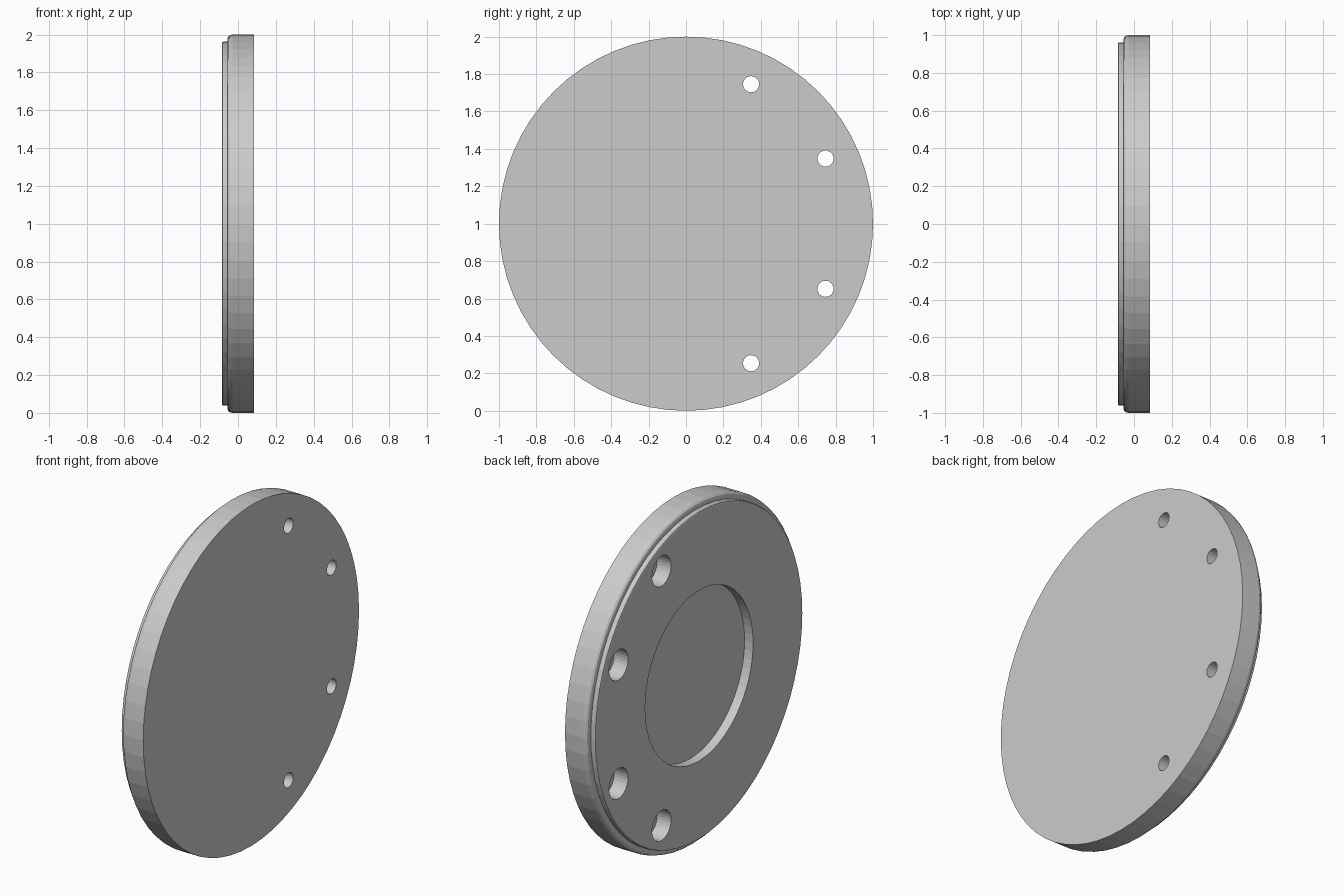
import bpy, bmesh, math
from mathutils import Matrix, Vector

if "Cube" in bpy.data.objects:
    bpy.data.objects.remove(bpy.data.objects["Cube"])

SEGS = 64


def lathe(name, profile, segs, y=0.0, z=1.0):
    """Revolve (x, radius) points around an x-direction axis and cap the ends."""
    bm = bmesh.new()
    rings = []
    for x, r in profile:
        rings.append([bm.verts.new((x,
                                    y + r * math.cos(2 * math.pi * i / segs),
                                    z + r * math.sin(2 * math.pi * i / segs)))
                      for i in range(segs)])
    for a, b in zip(rings, rings[1:]):
        for i in range(segs):
            j = (i + 1) % segs
            bm.faces.new((a[i], a[j], b[j], b[i]))
    bm.faces.new(rings[0])
    bm.faces.new(rings[-1])
    bmesh.ops.recalc_face_normals(bm, faces=bm.faces)
    mesh = bpy.data.meshes.new(name)
    bm.to_mesh(mesh)
    bm.free()
    obj = bpy.data.objects.new(name, mesh)
    bpy.context.collection.objects.link(obj)
    return obj


def cut(target, cutter):
    mod = target.modifiers.new(cutter.name, 'BOOLEAN')
    mod.operation = 'DIFFERENCE'
    mod.solver = 'EXACT'
    mod.object = cutter
    cutter.hide_render = True
    cutter.hide_viewport = True


# Round plate with a rounded rear edge and a stepped rear lip
plate = lathe("cover_plate", [
    (0.085, 1.0), (-0.030, 1.0), (-0.044, 0.996), (-0.053, 0.988), (-0.056, 0.976),
    (-0.056, 0.962), (-0.077, 0.962), (-0.083, 0.959), (-0.085, 0.952)], SEGS)

# Shallow round recess in the rear
cut(plate, lathe("recess_cutter", [(-0.2, 0.5), (-0.03, 0.5)], SEGS))

# Four counterbored screw holes on one side
for n, deg in enumerate((65, 25, -25, -65)):
    a = math.radians(deg)
    cut(plate, lathe(f"screw_hole_cutter_{n}", [
        (-0.2, 0.088), (0.005, 0.088), (0.005, 0.043), (0.2, 0.043)], 32,
        0.823 * math.cos(a), 1 + 0.823 * math.sin(a)))
